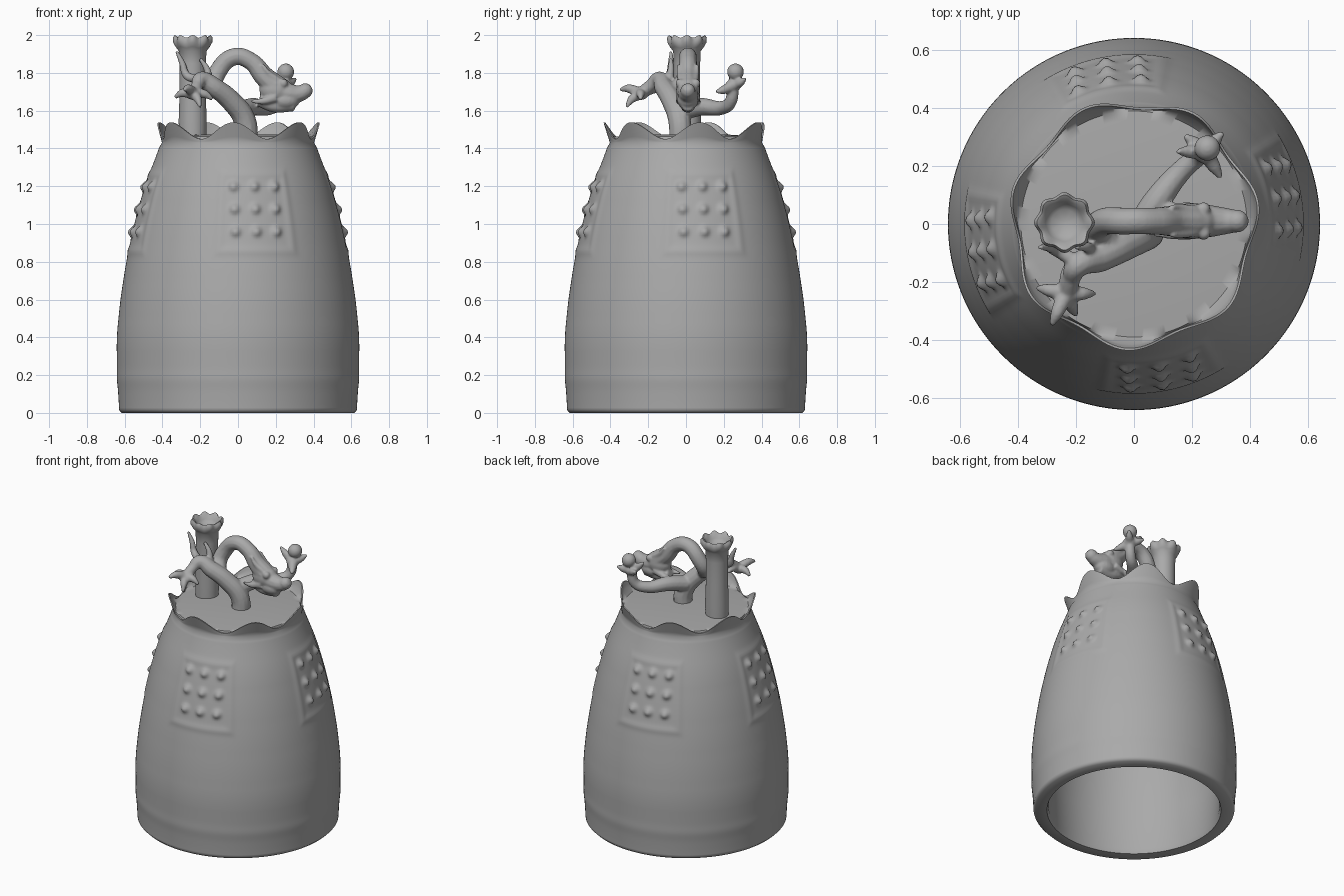
import bpy, bmesh
from math import sin, cos, pi, exp, radians, atan2
from mathutils import Vector, Matrix

cube = bpy.data.objects.get("Cube")
if cube:
    bpy.data.objects.remove(cube)

GREY = (0.4, 0.4, 0.4, 1)
mat = bpy.data.materials.new("stone grey")
mat.use_nodes = True
mat.diffuse_color = GREY
mat.node_tree.nodes["Principled BSDF"].inputs["Base Color"].default_value = GREY


def add_mesh(name, bm):
    bmesh.ops.recalc_face_normals(bm, faces=bm.faces)
    me = bpy.data.meshes.new(name)
    bm.to_mesh(me)
    bm.free()
    me.materials.append(mat)
    ob = bpy.data.objects.new(name, me)
    bpy.context.collection.objects.link(ob)
    return ob


def sharpen(ob, angle=50):
    bpy.ops.object.select_all(action='DESELECT')
    ob.select_set(True)
    bpy.context.view_layer.objects.active = ob
    bpy.ops.object.shade_smooth_by_angle(angle=radians(angle))


def lathe(name, rows, segs, centre=(0, 0)):
    """rows: functions of angle giving (radius, height); both ends close on the axis."""
    bm = bmesh.new()
    rings = []
    for row in rows:
        ring = []
        for i in range(segs):
            a = 2 * pi * i / segs
            r, z = row(a)
            ring.append(bm.verts.new((centre[0] + r * cos(a), centre[1] + r * sin(a), z)))
        rings.append(ring)
    for lo, hi in zip(rings, rings[1:]):
        for i in range(segs):
            j = (i + 1) % segs
            bm.faces.new((lo[i], lo[j], hi[j], hi[i]))
    bm.faces.new(rings[0])
    bm.faces.new(rings[-1])
    sharpen(add_mesh(name, bm))


# Bell wall: outline, raised panel frames, knobs, lower band and petal rim
OUTLINE = [(0, .628), (.2, .64), (.4, .643), (.6, .623), (.8, .592),
           (1, .55), (1.2, .495), (1.4, .418), (1.5, .385)]
PANELS = [radians(10 + 90 * k) for k in range(4)]


def outline(z):
    z = max(0, z)
    for (z0, r0), (z1, r1) in zip(OUTLINE, OUTLINE[1:]):
        if z <= z1:
            return r0 + (r1 - r0) * (z - z0) / (z1 - z0)
    return OUTLINE[-1][1]


def smooth_outline(z):
    return sum(outline(z + d) for d in (-.06, -.03, 0, .03, .06)) / 5


def nearest_knob(x, step):
    return x - step * max(-1, min(1, round(x / step)))


def relief(a, z, r):
    bump = .003 * exp(-((z - .18) / .04) ** 2)
    for p in PANELS:
        da = atan2(sin(a - p), cos(a - p))
        d = max(abs(da) / .38, abs(z - 1.06) / .22)
        bump += .005 * exp(-((d - .92) / .1) ** 2)
        du, dv = nearest_knob(da * r, .11), nearest_knob(z - 1.08, .12)
        bump += .024 * exp(-((du * du + dv * dv) / .024 ** 2) ** 1.3)
    return bump


def petal(a):
    return .5 + .5 * cos(7 * (a - radians(9.8)))


def wall(z):
    r = smooth_outline(z)
    return lambda a: (r + relief(a, z, r), z)


def rim(t, inset):
    return lambda a: (.403 + .034 * t * petal(a) - inset,
                      1.43 + t * (.02 + .088 * petal(a)))


def ring(r, z):
    return lambda a: (r, z)


def inner(z):
    return ring(smooth_outline(z) - .095, z)


rows = [ring(.02, 1.36), ring(.3, 1.35), ring(.36, 1.28)]
rows += [inner(z) for z in (1.1, .9, .6, .3, .03)]
rows += [ring(.545, 0), ring(.615, 0)]
rows += [wall(.015 + .0125 * i) for i in range(112)]
rows += [rim(t, 0) for t in (0, .3, .6, .85, 1)]
rows += [rim(t, .008) for t in (1, .8, .6)]
rows += [ring(.39, 1.462), ring(.36, 1.464), ring(.2, 1.475), ring(.02, 1.475)]
lathe("bell_body", rows, 280)


# Sound pipe with a flower shaped mouth
def flower(r, z, lobe):
    return lambda a: (r * (1 + lobe * cos(8 * a)), z + lobe * .12 * cos(8 * a))


pipe = [(.072, 1.42, 0), (.074, 1.55, 0), (.069, 1.7, 0), (.07, 1.85, 0), (.073, 1.915, 0),
        (.088, 1.935, .03), (.098, 1.955, .06), (.099, 1.98, .06), (.09, 1.993, .06),
        (.076, 1.985, .05), (.064, 1.96, .02), (.045, 1.94, 0), (.005, 1.935, 0)]
lathe("sound_pipe", [flower(*p) for p in pipe], 64, (-.24, .005))

# Dragon parts: tapered tubes and balls, fused afterwards
parts = []


def tube(*points):
    """points: (x, y, z, radius)"""
    cu = bpy.data.curves.new("part", 'CURVE')
    cu.dimensions = '3D'
    cu.bevel_depth = 1
    cu.bevel_resolution = 4
    cu.use_fill_caps = True
    sp = cu.splines.new('BEZIER')
    sp.bezier_points.add(len(points) - 1)
    for bp, p in zip(sp.bezier_points, points):
        bp.co = p[:3]
        bp.radius = p[3]
        bp.handle_left_type = bp.handle_right_type = 'AUTO'
    ob = bpy.data.objects.new("part", cu)
    bpy.context.collection.objects.link(ob)
    parts.append(ob)


def ball(at, r, scale=(1, 1, 1)):
    bm = bmesh.new()
    place = Matrix.Translation(at) @ Matrix.Diagonal((*scale, 1))
    bmesh.ops.create_uvsphere(bm, u_segments=20, v_segments=12, radius=r, matrix=place)
    parts.append(add_mesh("part", bm))


def claw(palm, tips, lift):
    palm = Vector(palm)
    ball(palm, .042, (1, 1, .8))
    for tip in tips:
        tip = Vector(tip)
        mid = palm.lerp(tip, .6) + Vector((0, 0, lift))
        tube((*palm, .032), (*mid, .023), (*tip, .009))


# right leg rising from the floor, its claw and mane
tube((.045, -.03, 1.42, .06), (.035, -.035, 1.55, .06), (-.04, -.075, 1.655, .056),
     (-.12, -.115, 1.72, .052), (-.195, -.145, 1.765, .042), (-.215, -.185, 1.735, .032),
     (-.23, -.24, 1.69, .034))
claw((-.235, -.24, 1.69), [(-.335, -.22, 1.67), (-.285, -.35, 1.71), (-.2, -.315, 1.62),
                           (-.135, -.24, 1.66), (-.23, -.13, 1.7)], .015)
tube((-.15, -.09, 1.74, .025), (-.165, -.08, 1.82, .018), (-.2, -.08, 1.875, .01))
tube((-.2, -.13, 1.77, .025), (-.27, -.09, 1.785, .022), (-.295, -.08, 1.85, .017),
     (-.325, -.08, 1.915, .009))

# left leg, its claw and the pearl
tube((.02, -.02, 1.6, .052), (.08, .08, 1.62, .048), (.17, .19, 1.615, .037),
     (.225, .235, 1.645, .033), (.245, .25, 1.74, .032))
claw((.245, .25, 1.735), [(.15, .25, 1.81), (.3, .16, 1.7), (.305, .315, 1.77),
                          (.175, .305, 1.76)], -.005)
ball((.253, .262, 1.805), .045)

# neck arch
tube((-.07, -.09, 1.68, .045), (-.125, -.025, 1.735, .048), (-.11, .005, 1.8, .048),
     (-.02, .01, 1.885, .047), (.07, .01, 1.86, .047), (.14, .01, 1.78, .055),
     (.2, .01, 1.73, .062))

# head: skull, snout, jaw, brows, horns and beard
ball((.2, .01, 1.71), .07, (1.25, .9, 1.05))
ball((.25, .01, 1.655), .06, (1.3, .95, .85))
tube((.18, .01, 1.72, .06), (.27, .01, 1.69, .055), (.34, .01, 1.695, .042), (.385, .01, 1.725, .024))
tube((.11, .01, 1.655, .032), (.19, .01, 1.63, .04), (.3, .01, 1.632, .036))
ball((.355, .01, 1.705), .04)
for s in (-1, 1):
    ball((.24, .01 + s * .042, 1.745), .024)
    tube((.21, .01 + s * .035, 1.76, .02), (.16, .01 + s * .045, 1.8, .015),
         (.13, .01 + s * .05, 1.845, .008))
    tube((.2, .01 + s * .04, 1.67, .026), (.13, .01 + s * .045, 1.65, .018),
         (.07, .01 + s * .045, 1.65, .008))

# fuse the dragon into one sculpted skin
bpy.ops.object.select_all(action='DESELECT')
for ob in parts:
    ob.select_set(True)
bpy.context.view_layer.objects.active = parts[0]
bpy.ops.object.convert(target='MESH')
bpy.ops.object.join()
dragon = bpy.context.view_layer.objects.active
dragon.name = "dragon"
dragon.data.materials.clear()
dragon.data.materials.append(mat)
remesh = dragon.modifiers.new("fuse", 'REMESH')
remesh.mode = 'VOXEL'
remesh.voxel_size = .007
remesh.use_smooth_shade = True
relax = dragon.modifiers.new("relax", 'SMOOTH')
relax.factor = .5
relax.iterations = 4
